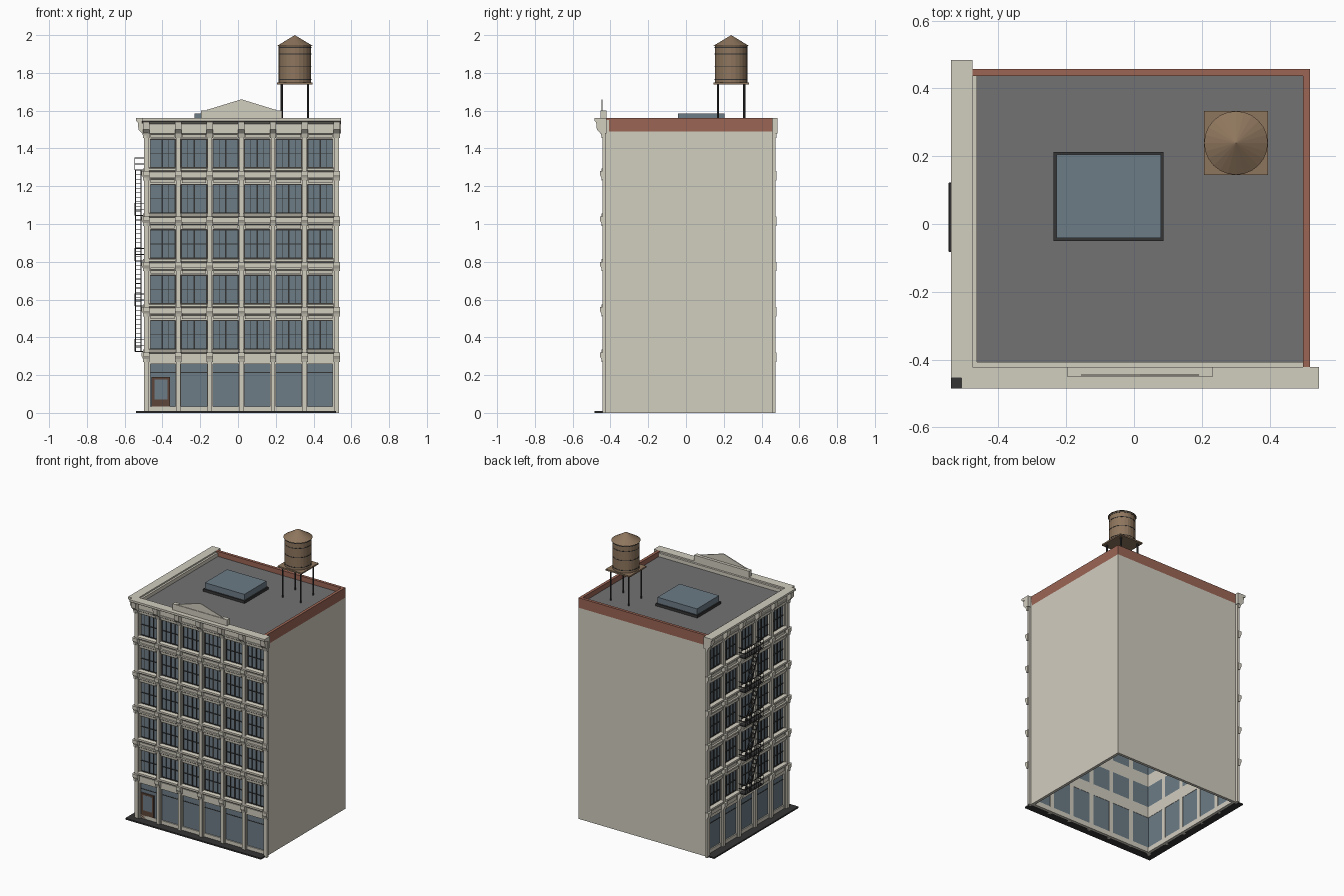
import bpy, bmesh, math
from mathutils import Vector

if "Cube" in bpy.data.objects:
    bpy.data.objects.remove(bpy.data.objects["Cube"])

def material(name, col):
    m = bpy.data.materials.new(name)
    m.diffuse_color = (*col, 1)
    m.use_nodes = True
    m.node_tree.nodes["Principled BSDF"].inputs["Base Color"].default_value = m.diffuse_color
    return m

STONE = material("stone", (0.64, 0.61, 0.52))
GLASS = material("glass", (0.15, 0.20, 0.24))
DARK = material("dark_metal", (0.035, 0.035, 0.035))
BRICK = material("brick", (0.33, 0.13, 0.09))
ROOF = material("roofing", (0.17, 0.17, 0.175))
WOOD = material("wood", (0.27, 0.18, 0.11))
DOOR = material("door_wood", (0.11, 0.06, 0.04))

def world(u, d, z):
    return Vector((u, d, z))

def front(u, d, z):
    return Vector((u, -0.43 - d, z))

def left(u, d, z):
    return Vector((-0.485 - d, u, z))

class Part:
    """Collects solids into one named object; place maps (u, d, z) to the world."""
    def __init__(self, name, mat, place=world):
        self.name, self.mat, self.place, self.bm = name, mat, place, bmesh.new()

    def prism(self, profile, u0, u1):
        # (d, z) profile extruded along u
        ends = [[self.bm.verts.new(self.place(u, d, z)) for d, z in profile] for u in (u0, u1)]
        n = len(profile)
        for ring in ends:
            self.bm.faces.new(ring)
        for i in range(n):
            j = (i + 1) % n
            self.bm.faces.new((ends[0][i], ends[0][j], ends[1][j], ends[1][i]))

    def box(self, u0, u1, d0, d1, z0, z1):
        self.prism([(d0, z0), (d1, z0), (d1, z1), (d0, z1)], u0, u1)

    def cone(self, x, y, z0, z1, r0, r1, seg=24):
        v = bmesh.ops.create_cone(self.bm, cap_ends=True, segments=seg, radius1=r0,
                                  radius2=r1, depth=z1 - z0)["verts"]
        bmesh.ops.translate(self.bm, verts=v, vec=(x, y, (z0 + z1) / 2))

    def bar(self, a, b, t):
        # square rod between two world points
        a, b = Vector(a), Vector(b)
        v = bmesh.ops.create_cube(self.bm, size=1)["verts"]
        bmesh.ops.scale(self.bm, verts=v, vec=(t, t, (b - a).length))
        q = (b - a).to_track_quat('Z', 'Y')
        for k in v:
            k.co = q @ k.co + (a + b) / 2

    def done(self):
        bmesh.ops.recalc_face_normals(self.bm, faces=self.bm.faces)
        me = bpy.data.meshes.new(self.name)
        self.bm.to_mesh(me)
        self.bm.free()
        me.materials.append(self.mat)
        ob = bpy.data.objects.new(self.name, me)
        bpy.context.collection.objects.link(ob)

STEP = 0.24                       # floor height
CAPITAL = [(0, .27), (.014, .27), (.018, .285), (.024, .297), (.026, .30), (.026, .32), (0, .32)]
HOOD = [(0, .497), (.010, .497), (.012, .515), (.018, .52), (.018, .53), (0, .53)]
SILL = [(0, .314), (.010, .314), (.018, .322), (.018, .334), (0, .338)]
CORNICE = [(-.008, 1.48), (.012, 1.48), (.012, 1.53), (.03, 1.538), (.048, 1.541),
           (.055, 1.546), (.055, 1.56), (-.008, 1.56)]

def shift(profile, dz):
    return [(d, z + dz) for d, z in profile]

def facade(tag, place, bays, mid, pitch, a, b, opening):
    wall = Part(tag + "_wall", STONE, place)
    trim = Part(tag + "_trim", STONE, place)
    glass = Part(tag + "_window_glass", GLASS, place)
    frame = Part(tag + "_window_frames", DARK, place)
    centres = [mid + (i - (bays - 1) / 2) * pitch for i in range(bays)]
    h = opening / 2
    # piers between the windows
    edges = [a] + [c + s * h for c in centres for s in (-1, 1)] + [b]
    for i in range(0, len(edges), 2):
        wall.box(edges[i], edges[i + 1], -.022, 0, 0, 1.55)
    for c in centres:
        # bulkhead and spandrels
        wall.box(c - h, c + h, -.022, -.004, 0, .035)
        for k in range(6):
            wall.box(c - h, c + h, -.022, 0, .258 if k == 0 else .25 + STEP * k,
                     .338 + STEP * k if k < 5 else 1.55)
        # storefront
        glass.box(c - h, c + h, -.020, -.012, .035, .258)
        frame.box(c - h, c + h, -.012, -.010, .212, .217)
        # upper windows
        for k in range(5):
            z0, z1 = .338 + STEP * k, .49 + STEP * k
            zm = (z0 + z1) / 2
            glass.box(c - h, c + h, -.022, -.014, z0, z1)
            for u, w in ((c - h + .002, .002), (c, .004), (c + h - .002, .002),
                         (c - h / 2, .001), (c + h / 2, .001)):
                frame.box(u - w, u + w, -.014, -.009, z0, z1)
            for z in (z0 + .002, zm, z1 - .002):
                frame.box(c - h, c + h, -.014, -.008, z - .002, z + .002)
            trim.prism(shift(HOOD, STEP * k), c - h + .004, c + h - .004)
            trim.prism(shift(SILL, STEP * k), c - h - .002, c + h + .002)
            # recessed-look spandrel panel
            trim.box(c - h + .012, c + h - .012, 0, .005, .282 + STEP * k, .308 + STEP * k)
    # pilasters with a capital at every floor, brackets below the cornice
    for i in range(bays + 1):
        if i == 0:
            p0, p1, e0, e1 = a - .012, centres[0] - h - .004, .006, .003
        elif i == bays:
            p0, p1, e0, e1 = centres[-1] + h + .004, b + .016, .003, .006
        else:
            u = centres[i] - pitch / 2
            p0, p1, e0, e1 = u - .011, u + .011, .006, .006
        trim.box(p0, p1, -.005, .012, 0, 1.50)
        for k in range(5):
            trim.prism(shift(CAPITAL, STEP * k), p0 - e0, p1 + e1)
        trim.prism([(0, 1.455), (.014, 1.455), (.022, 1.48), (.042, 1.50), (.046, 1.54), (0, 1.54)],
                   p0 - e0, p1 + e1)
    for p in (wall, trim, glass, frame):
        p.done()
    # cornice
    cor = Part(tag + "_cornice", STONE, place)
    cor.prism(CORNICE, a - .024, b + .027)
    cor.done()

facade("front", front, 6, .018, .1672, -.485, .519, .136)
facade("left", left, 5, .0125, .177, -.43, .457, .144)

# Plinth strip along the two street sides
p = Part("pavement_edge", DARK)
p.box(-.54, .519, -.485, -.425, 0, .01)
p.box(-.54, -.48, -.43, .457, 0, .01)
p.done()

# Plain party walls and brick parapets
p = Part("party_walls", STONE)
p.box(.499, .519, -.43, .457, 0, 1.49)
p.box(-.485, .499, .437, .457, 0, 1.49)
p.done()
p = Part("brick_parapets", BRICK)
p.box(.499, .519, -.428, .457, 1.49, 1.56)
p.box(-.483, .499, .437, .457, 1.49, 1.56)
p.done()
p = Part("roof", ROOF)
p.box(-.47, .505, -.415, .445, 1.515, 1.525)
p.done()

# Pediment above the front cornice
p = Part("pediment", STONE)
p.box(-.196, .232, -.452, -.422, 1.55, 1.602)
p.prism([(-.448, 1.602), (-.442, 1.602), (-.442, 1.606), (-.448, 1.606)], -.165, .20)
tri = [[p.bm.verts.new((x, y, z)) for x, z in ((-.165, 1.604), (.2, 1.604), (.018, 1.66))]
       for y in (-.448, -.442)]
p.bm.faces.new(tri[0])
p.bm.faces.new(tri[1])
for i in range(3):
    j = (i + 1) % 3
    p.bm.faces.new((tri[0][i], tri[0][j], tri[1][j], tri[1][i]))
p.done()

# Entrance door
p = Part("door", DOOR, front)
p.box(-.457, -.36, -.014, -.004, .0, .19)
p.done()
p = Part("door_glass", GLASS, front)
p.box(-.443, -.374, -.006, -.003, .07, .178)
p.done()

# Skylight
p = Part("skylight_curb", DARK)
p.box(-.237, .087, -.05, .213, 1.52, 1.543)
p.done()
p = Part("skylight_glass", GLASS)
p.box(-.229, .079, -.042, .205, 1.54, 1.585)
p.done()

# Water tower
tx, ty = .301, .239
p = Part("tower_legs", DARK)
for sx in (-1, 1):
    for sy in (-1, 1):
        p.cone(tx + sx * .07, ty + sy * .07, 1.52, 1.742, .006, .006, 8)
p.done()
p = Part("tower_platform", WOOD)
p.box(tx - .094, tx + .094, ty - .094, ty + .094, 1.738, 1.748)
p.done()
p = Part("tank", WOOD)
p.cone(tx, ty, 1.748, 1.945, .086, .086)
p.cone(tx, ty, 1.943, 2.0, .094, 0)
p.done()
p = Part("tank_hoops", DARK)
for z in (1.765, 1.835, 1.90, 1.935):
    p.cone(tx, ty, z - .002, z + .002, .0875, .0875)
p.done()

# Fire escape on the left side
p = Part("fire_escape", DARK)
X0, X1, Y0, Y1 = -.546, -.497, -.08, .12
for k in range(5):
    z = .325 + STEP * k
    p.box(X0, X1, Y0, Y1, z - .003, z + .003)
    for h in (.033, .065):
        p.bar((X0, Y0, z + h), (X0, Y1, z + h), .004)
        for y in (Y0, Y1):
            p.bar((X0, y, z + h), (X1, y, z + h), .004)
    for i in range(9):
        y = Y0 + (Y1 - Y0) * i / 8
        p.bar((X0, y, z), (X0, y, z + .065), .003)
    if k < 4:
        # stair flight
        lo, hi = Vector((0, .07, z)), Vector((0, -.04, z + STEP))
        for x in (-.543, -.513):
            p.bar(lo + Vector((x, 0, 0)), hi + Vector((x, 0, 0)), .006)
        for i in range(1, 10):
            c = lo.lerp(hi, i / 10)
            p.box(-.543, -.513, c.y - .008, c.y + .008, c.z - .0015, c.z + .0015)
p.done()
